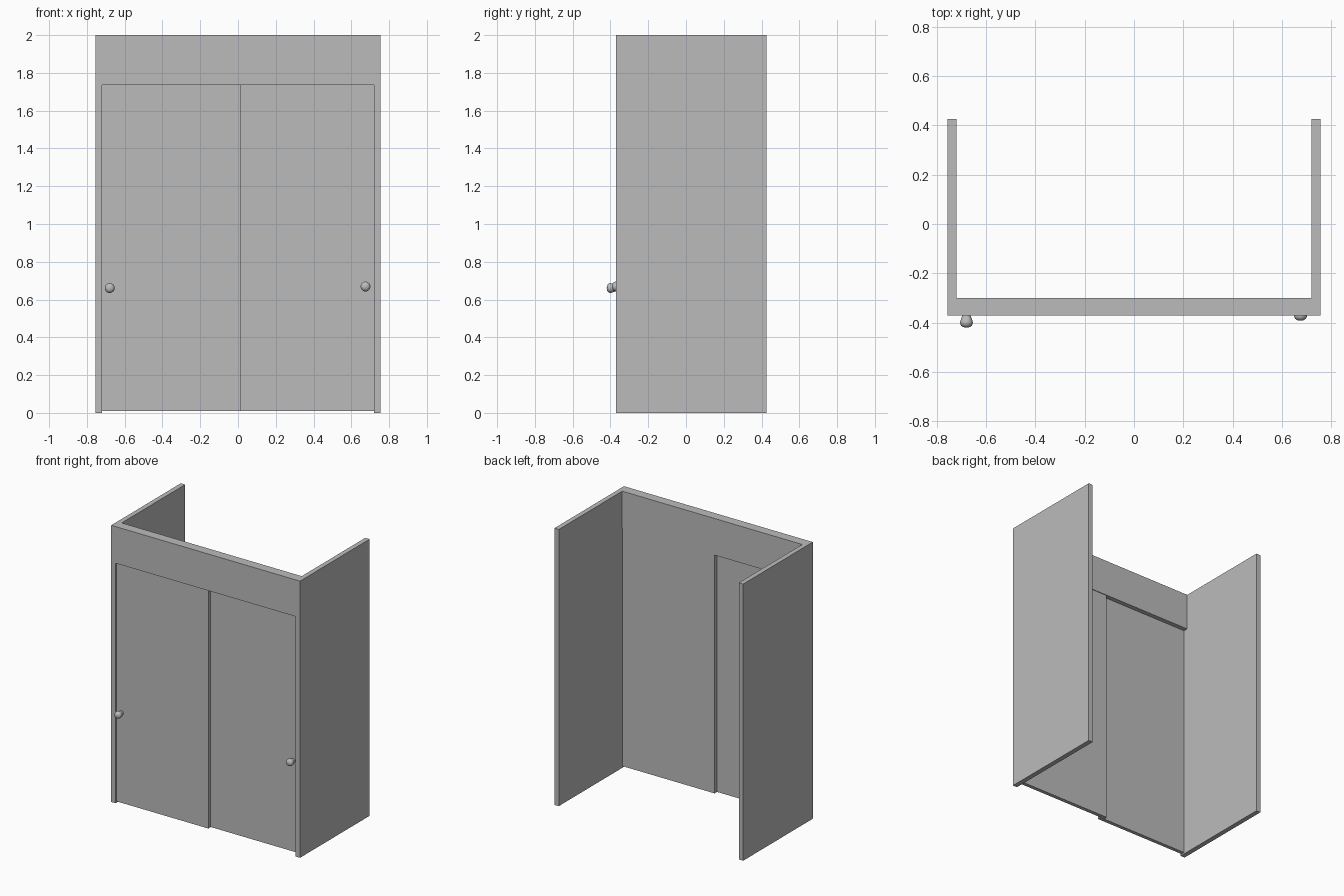
import bpy
import bmesh
import math
from mathutils import Matrix, Vector

cube = bpy.data.objects.get("Cube")
if cube:
    bpy.data.objects.remove(cube, do_unlink=True)

GREY = (0.5, 0.5, 0.5, 1.0)
grey = bpy.data.materials.new("plain_grey")
grey.use_nodes = True
grey.diffuse_color = GREY
grey.node_tree.nodes["Principled BSDF"].inputs["Base Color"].default_value = GREY


def add_object(name, bm):
    mesh = bpy.data.meshes.new(name)
    bm.normal_update()
    bm.to_mesh(mesh)
    bm.free()
    mesh.materials.append(grey)
    obj = bpy.data.objects.new(name, mesh)
    bpy.context.collection.objects.link(obj)
    return obj


def add_box(name, low, high):
    low, high = Vector(low), Vector(high)
    bm = bmesh.new()
    place = Matrix.Translation((low + high) / 2) @ Matrix.Diagonal((*(high - low), 1))
    bmesh.ops.create_cube(bm, size=1, matrix=place)
    return add_object(name, bm)


def add_knob(name, x, y, z):
    # Turned profile: radius and distance out from the door
    profile = [(0.015, 0), (0.016, 0.01), (0.021, 0.022), (0.025, 0.034),
               (0.026, 0.042), (0.022, 0.052), (0.013, 0.058), (0, 0.06)]
    bm = bmesh.new()
    verts = [bm.verts.new((x + r, y - d, z)) for r, d in profile]
    edges = [bm.edges.new(pair) for pair in zip(verts, verts[1:])]
    bmesh.ops.spin(bm, geom=verts + edges, cent=(x, y, z), axis=(0, 1, 0),
                   angle=math.tau, steps=24)
    bmesh.ops.remove_doubles(bm, verts=bm.verts, dist=0.0001)
    bmesh.ops.recalc_face_normals(bm, faces=bm.faces)
    for face in bm.faces:
        face.smooth = True
    return add_object(name, bm)


HALF, INNER = 0.755, 0.72
FRONT, REAR = -0.37, 0.425
HEADER_BACK, OPENING_TOP = -0.3, 1.735
OVERLAP, DOOR_DEPTH = 0.015, 0.027

# Side walls and the header between them
add_box("left_wall", (INNER, FRONT, 0), (HALF, REAR, 2))
add_box("right_wall", (-HALF, FRONT, 0), (-INNER, REAR, 2))
add_box("header", (-INNER, FRONT, OPENING_TOP), (INNER, HEADER_BACK, 2))

# Sliding doors on two tracks, with a knob near each outer edge
for side, sign, front, knob_x, knob_z in (("right", -1, -0.36, -0.679, 0.661),
                                          ("left", 1, -0.332, 0.675, 0.669)):
    xs = sorted((sign * INNER, -sign * OVERLAP))
    add_box(side + "_sliding_door", (xs[0], front, 0.01),
            (xs[1], front + DOOR_DEPTH, OPENING_TOP))
    add_knob(side + "_door_knob", knob_x, front, knob_z)
